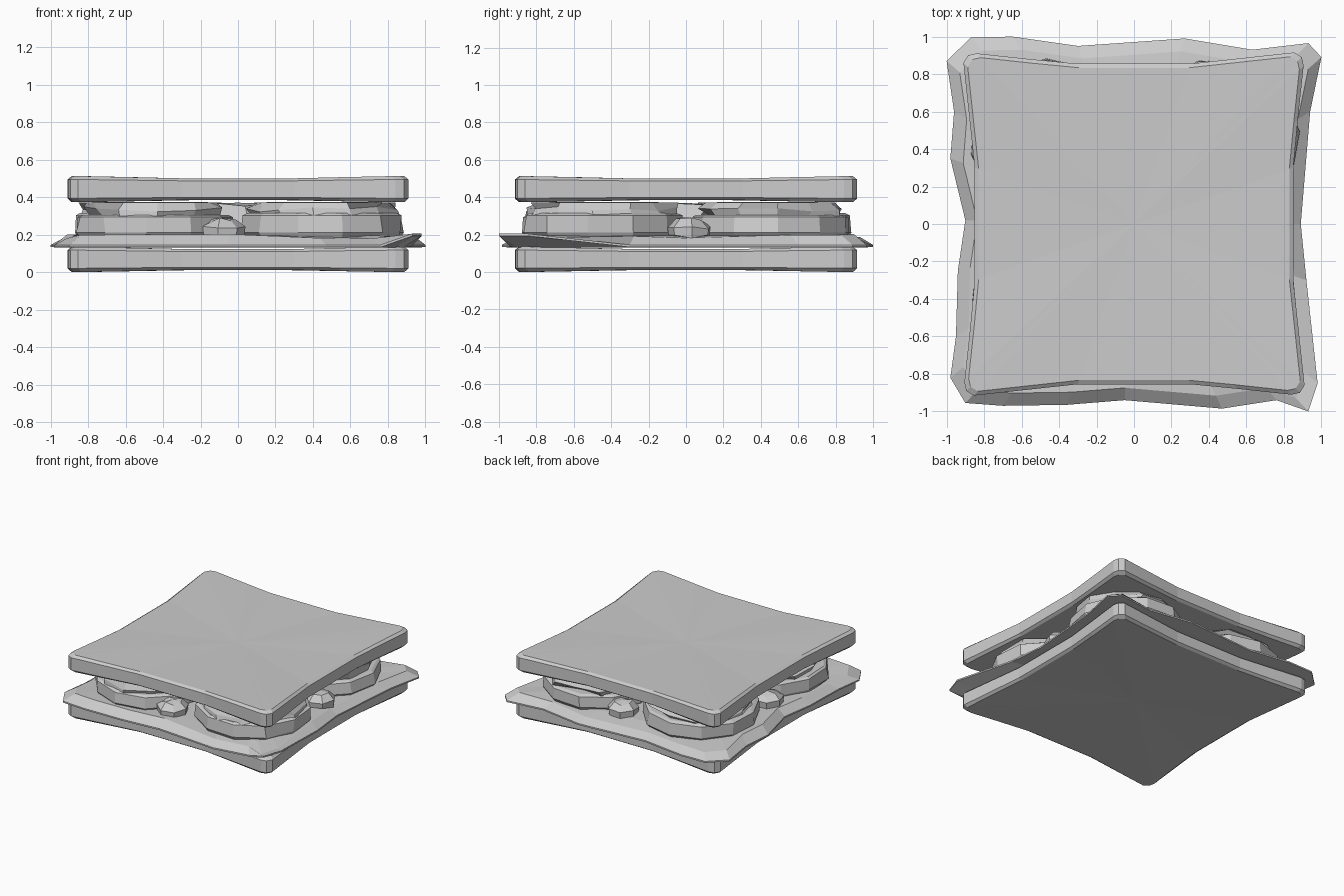
import bpy, bmesh, random
from math import sin, cos, pi

if "Cube" in bpy.data.objects:
    bpy.data.objects.remove(bpy.data.objects["Cube"])

random.seed(4)


def loft(name, rings, bottom_z, top_z, centre=(0, 0)):
    """Stack rings of equal length, closing both ends with a fan to a centre point."""
    bm = bmesh.new()
    vs = [[bm.verts.new(p) for p in r] for r in rings]
    n = len(vs[0])
    low = bm.verts.new((*centre, bottom_z))
    high = bm.verts.new((*centre, top_z))
    for i in range(n):
        j = (i + 1) % n
        for a, b in zip(vs, vs[1:]):
            bm.faces.new((a[i], a[j], b[j], b[i]))
        bm.faces.new((low, vs[0][j], vs[0][i]))
        bm.faces.new((high, vs[-1][i], vs[-1][j]))
    bmesh.ops.recalc_face_normals(bm, faces=bm.faces)
    me = bpy.data.meshes.new(name)
    bm.to_mesh(me)
    bm.free()
    ob = bpy.data.objects.new(name, me)
    bpy.context.collection.objects.link(ob)
    return ob


# Pinched square bread outline: one side with its corner, turned four times
side = [(0.85, -0.3), (0.85, 0.3), (0.874, 0.55), (0.905, 0.84), (0.895, 0.885), (0.855, 0.91)]
outline = []
for k in range(4):
    c, s = round(cos(k * pi / 2)), round(sin(k * pi / 2))
    outline += [(x * c - y * s, (x * s + y * c) * 1.006) for x, y in side]


def bread(name, z0, z1):
    def ring(scale, z, lift):
        return [(x * scale, y * scale,
                 z + lift * max(0, min(1, (min(abs(x), abs(y)) - 0.3) / 0.5)))
                for x, y in outline]
    loft(name, [ring(0.975, z0 + 0.011, -0.011), ring(1, z0 + 0.025, -0.005),
                ring(1, z1 - 0.025, 0.007), ring(0.975, z1 - 0.012, 0.012)],
         z0 + 0.015, z1 - 0.02)


bread("bottom_bread", 0.0, 0.135)
bread("top_bread", 0.373, 0.512)

# Lettuce leaf: irregular rim hanging down over the bottom slice
rim = [(-1, .87), (-.87, .995), (-.65, 1), (-.3, .95), (.27, .99), (.63, .93), (.93, .965),
       (1, .89), (.94, .6), (.89, 0), (.92, -.3), (.98, -.85), (.93, -1), (.76, -.94),
       (.47, -.985), (-.05, -.94), (-.36, -.965), (-.7, -.97), (-.9, -.955), (-.98, -.82),
       (-.95, -.6), (-.94, -.25), (-.9, .02), (-.98, .35), (-.96, .6)]
lip = [0.205 if (x > 0.9 and y < -0.8) else 0.145 for x, y in rim]
loft("lettuce",
     [[(x * .9, y * .9, .13) for x, y in rim],
      [(x, y, z - 0.012) for (x, y), z in zip(rim, lip)],
      [(x, y, z) for (x, y), z in zip(rim, lip)],
      [(x * .93, y * .93, random.uniform(.175, .205)) for x, y in rim],
      [(x * .8, y * .8, .195) for x, y in rim]], 0.13, 0.195)

# Four tomato slices, each topped by a ragged crumpled filling
for i, (sx, sy) in enumerate([(-1, -1), (1, -1), (1, 1), (-1, 1)]):
    cx, cy = sx * 0.45, sy * 0.45

    def disc(r, z, n, turn, jit=0.0, zj=0.0):
        return [(cx + (r + random.uniform(-jit, jit)) * cos(2 * pi * k / n + turn),
                 cy + (r + random.uniform(-jit, jit)) * sin(2 * pi * k / n + turn),
                 z + random.uniform(-zj, zj)) for k in range(n)]

    top = 0.305 + 0.01 * (i % 2)
    turn = random.uniform(0, 0.6)
    loft("tomato_slice_%d" % (i + 1),
         [disc(.41, .18, 11, turn), disc(.43, .21, 11, turn, .01),
          disc(.425, top - .012, 11, turn, .01), disc(.40, top, 11, turn)],
         .18, top, (cx, cy))
    loft("filling_%d" % (i + 1),
         [disc(.37, .30, 12, turn, .05), disc(.39, .335, 12, turn, .03, .015),
          disc(.37, .372, 12, turn, .05)], .30, .375, (cx, cy))

# Chopped chunks peeking out between the tomato slices, plus one in the middle
for i, (x, y, r) in enumerate([(-.08, -.72, .12), (.72, .02, .12), (.06, .72, .12),
                               (-.72, -.02, .12), (0, 0, .34)]):
    n = 7
    z1 = 0.29 if i < 4 else 0.37
    base = [(cos(2 * pi * k / n + i), sin(2 * pi * k / n + i)) for k in range(n)]
    loft("chunk_%d" % (i + 1),
         [[(x + r * q * a, y + r * q * b, z + random.uniform(-.012, .012)) for a, b in base]
          for q, z in ((.95, .19), (1, .24), (.6, z1 - .01))], .18, z1, (x, y))
